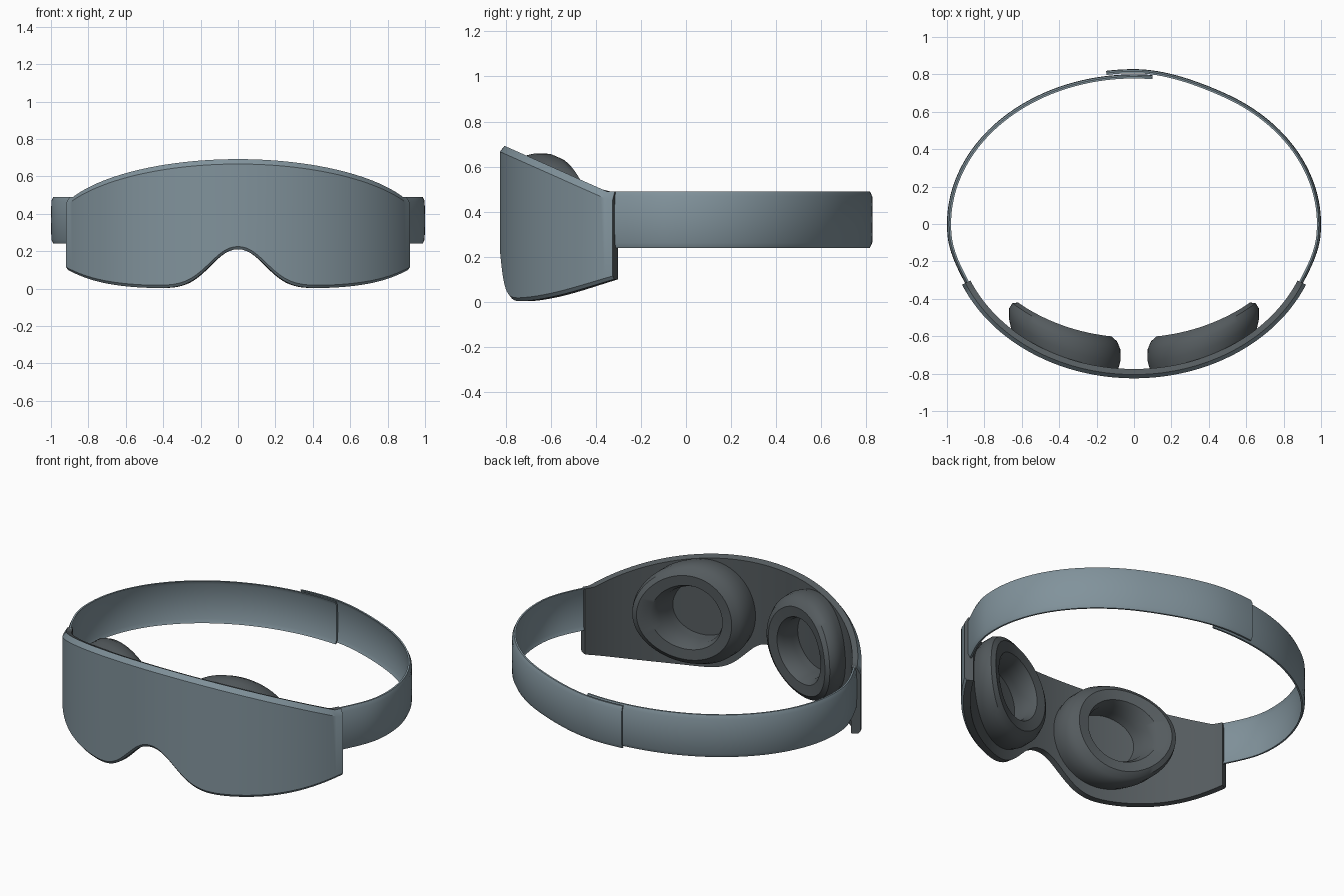
import bpy, bmesh, math

cube = bpy.data.objects.get("Cube")
if cube:
    bpy.data.objects.remove(cube, do_unlink=True)


def material(name, rgb):
    mat = bpy.data.materials.new(name)
    mat.use_nodes = True
    colour = (*rgb, 1)
    mat.diffuse_color = colour
    mat.node_tree.nodes["Principled BSDF"].inputs["Base Color"].default_value = colour
    return mat


slate = material("slate fabric", (0.22, 0.29, 0.33))
charcoal = material("charcoal lining", (0.09, 0.105, 0.113))


def loft(name, sections, mats, ring=False, mat_rule=None):
    """Skin closed sections into a solid: a closed ring, or a bar with end caps."""
    bm = bmesh.new()
    rows = [[bm.verts.new(p) for p in s] for s in sections]
    n = len(rows[0])
    pairs = list(zip(rows, rows[1:]))
    if ring:
        pairs.append((rows[-1], rows[0]))
    for a, b in pairs:
        for j in range(n):
            k = (j + 1) % n
            face = bm.faces.new((a[j], a[k], b[k], b[j]))
            face.material_index = mat_rule(j) if mat_rule else 0
    if not ring:
        for row in (rows[0], rows[-1]):
            bm.faces.new(row).material_index = len(mats) - 1
    bmesh.ops.recalc_face_normals(bm, faces=bm.faces)
    mesh = bpy.data.meshes.new(name)
    bm.to_mesh(mesh)
    bm.free()
    for m in mats:
        mesh.materials.append(m)
    mesh.shade_smooth()
    mesh.set_sharp_from_angle(angle=math.radians(35))
    obj = bpy.data.objects.new(name, mesh)
    bpy.context.collection.objects.link(obj)
    return obj


def smooth(lo, hi, v):
    f = min(max((v - lo) / (hi - lo), 0), 1)
    return f * f * (3 - 2 * f)


def around(t, depth, b=0.825):
    """Point on the head oval at angle t from the front, moved inward by depth."""
    x, y = math.sin(t), -b * math.cos(t)
    nx, ny = x, y / b ** 2
    length = math.hypot(nx, ny)
    return x - depth * nx / length, y - depth * ny / length


# Mask shell: curved panel with a sloped top edge and a nose notch
def top_edge(y):
    return max(0.49, 0.69 - 0.445 * (y + 0.80))


def bottom_edge(x):
    x = abs(x)
    return 0.21 * math.exp(-(x / 0.2) ** 2.2) + 0.09 * (x / 0.9) ** 5


def shell_section(t):
    x0 = math.sin(t)
    low = bottom_edge(x0)
    pts = []
    for depth, lift in ((0, 0.015), (0.012, 0), (0.05, 0)):
        pts.append((*around(t, depth), low + lift))
    for depth, drop in ((0.05, 0), (0.02, 0), (0, 0.035)):
        x, y = around(t, depth)
        pts.append((x, y, top_edge(y) - drop))
    return pts


END = 1.166
COLS = 96
loft("mask_shell", [shell_section(END * (2 * i / COLS - 1)) for i in range(COLS + 1)],
     [slate, charcoal], mat_rule=lambda j: 0 if j in (0, 4, 5) else 1)


# Eye cups: padded rings that follow the inside of the shell
CUP = [(0.285, -0.01), (0.298, 0.04), (0.297, 0.10), (0.28, 0.14), (0.25, 0.165),
       (0.19, 0.16), (0.17, 0.12), (0.165, 0.05), (0.165, -0.01)]


def cup_section(a, side):
    pts = []
    for r, d in CUP:
        x = 0.37 + r * math.cos(a)
        y = d - 0.772 * math.sqrt(1 - (x / 0.95) ** 2)
        pts.append((side * x, y, 0.36 + r * math.sin(a)))
    return pts


for side, label in ((1, "left"), (-1, "right")):
    loft(label + "_eye_cup",
         [cup_section(2 * math.pi * i / 64, side) for i in range(64)],
         [charcoal], ring=True)


# Strap halves: thin bands with softened edges, overlapping at the back
EDGE = [(0.24, 0.012), (0.262, 0.002), (0.365, 0), (0.468, 0.002), (0.49, 0.012)]


def strap_section(t, side):
    x0 = math.sin(t)
    b = 0.825
    if t > math.pi / 2:
        b = 0.80
        if side > 0:
            b += 0.028 * smooth(0.5, 0.0, x0)
    sink = 0.018 * (1 - smooth(END, 1.5, t))
    pts = []
    for extra, edge in ((0, EDGE), (0.01, EDGE[::-1])):
        for z, d in edge:
            x, y = around(t, sink + d + extra, b)
            pts.append((side * x, y, z))
    return pts


for side, label, past in ((1, "left", 0.15), (-1, "right", 0.1)):
    start, stop = 1.08, math.pi + past
    loft(label + "_strap",
         [strap_section(start + (stop - start) * i / 72, side) for i in range(73)],
         [slate])
